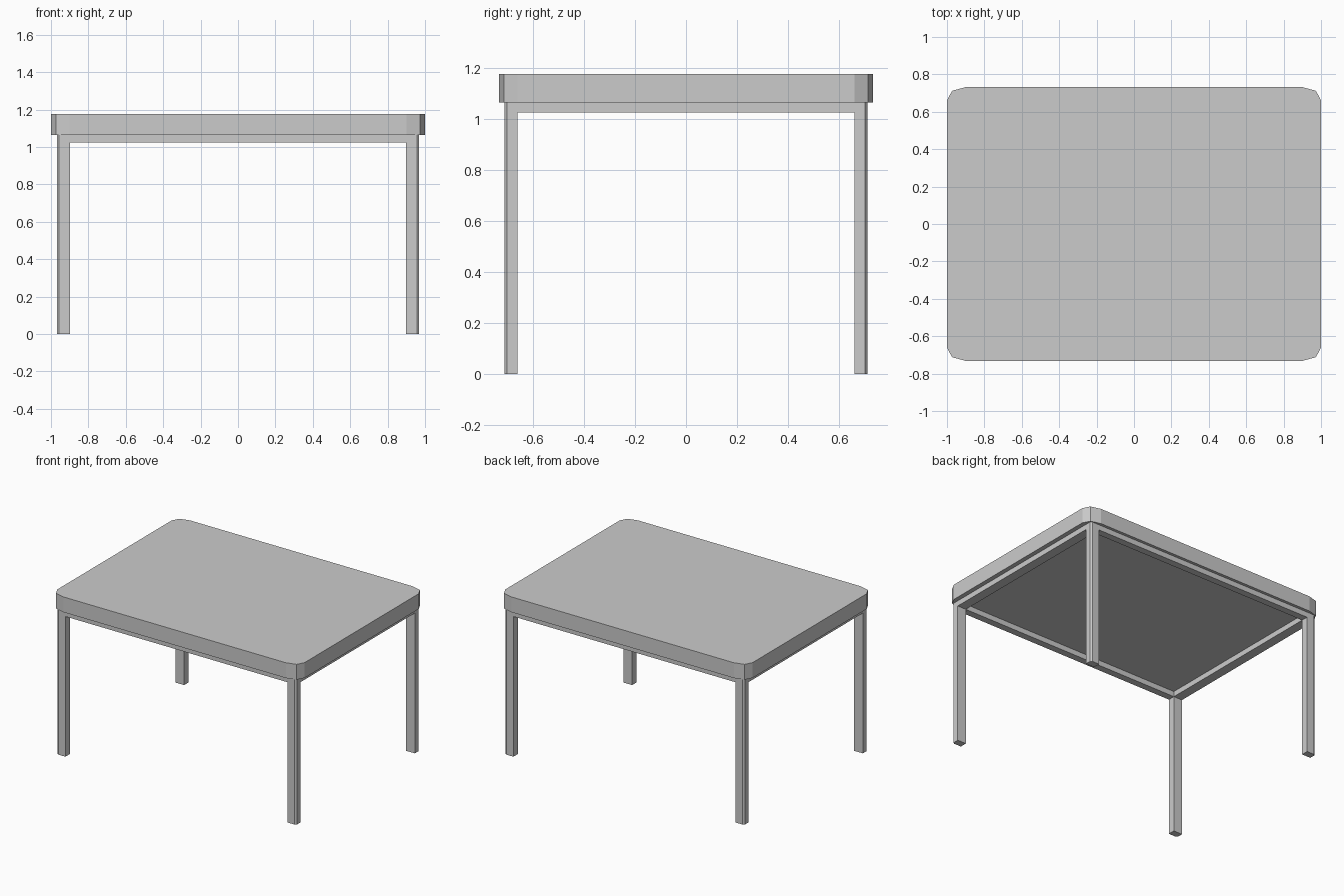
import bpy, bmesh

if "Cube" in bpy.data.objects:
    bpy.data.objects.remove(bpy.data.objects["Cube"])


def prism(name, outline, z0, z1):
    """Extrude a flat xy outline from z0 to z1."""
    bm = bmesh.new()
    face = bm.faces.new([bm.verts.new((x, y, z0)) for x, y in outline])
    ext = bmesh.ops.extrude_face_region(bm, geom=[face])
    for v in ext["geom"]:
        if isinstance(v, bmesh.types.BMVert):
            v.co.z = z1
    bmesh.ops.recalc_face_normals(bm, faces=bm.faces)
    mesh = bpy.data.meshes.new(name)
    bm.to_mesh(mesh)
    bm.free()
    obj = bpy.data.objects.new(name, mesh)
    bpy.context.collection.objects.link(obj)
    return obj


def rect(x0, x1, y0, y1):
    return [(x0, y0), (x1, y0), (x1, y1), (x0, y1)]


# Heights
SLAB_LOW, SLAB_TOP, RAIL_LOW = 1.064, 1.176, 1.025
# Leg extents, measured from the centre
LX0, LX1, LY0, LY1 = 0.898, 0.968, 0.660, 0.711

# Table top with two-segment rounded corners
corner = [(1.0, 0.66), (0.973, 0.712), (0.90, 0.732)]
back = corner + [(-x, y) for x, y in reversed(corner)]
prism("table_top", back + [(-x, -y) for x, y in back], SLAB_LOW, SLAB_TOP)

# Four square legs with a small chamfer on the outer corner
leg = [(LX0, LY0), (LX1, LY0), (LX1, LY1 - 0.009), (LX1 - 0.012, LY1), (LX0, LY1)]
for side, sx in (("left", -1), ("right", 1)):
    for end, sy in (("front", -1), ("back", 1)):
        prism(f"{end}_{side}_leg", [(x * sx, y * sy) for x, y in leg], 0, SLAB_LOW)

# Rails between the legs
for name, s in (("front_rail", -1), ("back_rail", 1)):
    prism(name, rect(-LX0, LX0, s * LY0, s * LY1), RAIL_LOW, SLAB_LOW)
for name, s in (("left_rail", -1), ("right_rail", 1)):
    prism(name, rect(s * LX0, s * LX1, -LY0, LY0), RAIL_LOW, SLAB_LOW)
